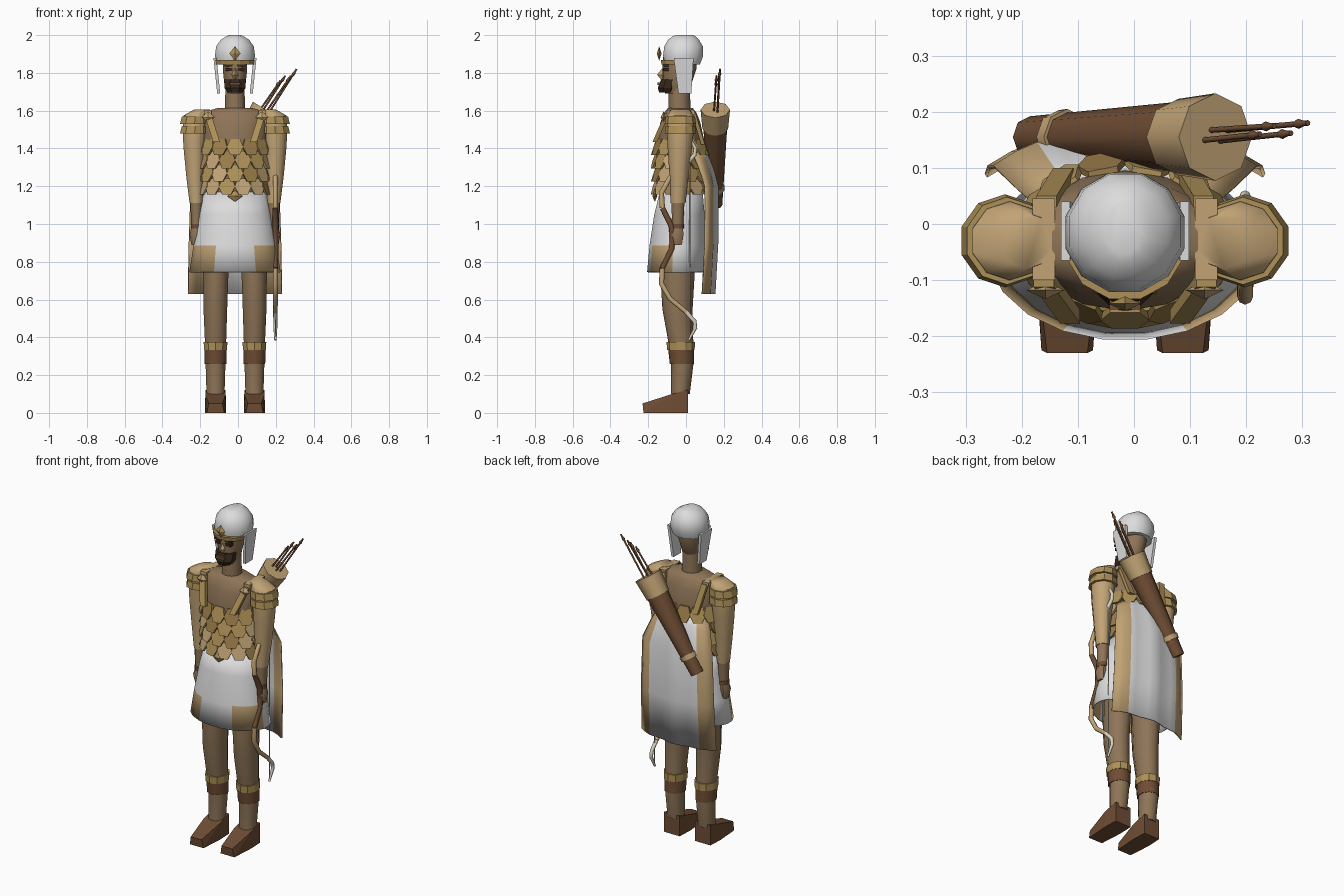
import bpy, bmesh, math, random
from mathutils import Vector

random.seed(4)
if "Cube" in bpy.data.objects:
    bpy.data.objects.remove(bpy.data.objects["Cube"])

C = -0.016  # body centre line


def material(name, r, g, b):
    m = bpy.data.materials.new(name)
    m.use_nodes = True
    m.diffuse_color = (r, g, b, 1)
    bsdf = next(n for n in m.node_tree.nodes if n.type == 'BSDF_PRINCIPLED')
    bsdf.inputs["Base Color"].default_value = (r, g, b, 1)
    return m


WHITE = material("white cloth", .72, .72, .72)
SKIN = material("brown skin", .27, .175, .095)
TAN = material("tan cloth", .54, .37, .18)
GOLD = material("gold", .42, .28, .095)
DARK_GOLD = material("dark gold", .32, .2, .065)
LEATHER = material("brown leather", .16, .075, .035)
HAIR = material("dark hair", .04, .022, .012)
IVORY = material("ivory", .7, .66, .54)


def finish(name, bm, mats, smooth=False):
    bmesh.ops.recalc_face_normals(bm, faces=bm.faces)
    me = bpy.data.meshes.new(name)
    bm.to_mesh(me)
    bm.free()
    for m in mats:
        me.materials.append(m)
    ob = bpy.data.objects.new(name, me)
    bpy.context.collection.objects.link(ob)
    if smooth:
        activate(ob)
        bpy.ops.object.shade_smooth_by_angle(angle=math.radians(50))
    return ob


def activate(ob):
    for o in bpy.context.selected_objects:
        o.select_set(False)
    ob.select_set(True)
    bpy.context.view_layer.objects.active = ob


def loft(name, rings, mats, n=10, side=1, smooth=True, caps=True, rule=None):
    """Skin through horizontal ellipses (x, y, z, rx, ry); x is from the centre line."""
    bm = bmesh.new()
    rows = []
    for x, y, z, rx, ry in rings:
        angles = [math.tau * (i + .5) / n for i in range(n)]
        rows.append([bm.verts.new((C + side * (x + rx * math.cos(a)), y + ry * math.sin(a), z)) for a in angles])
    for a, b in zip(rows, rows[1:]):
        for i in range(n):
            j = (i + 1) % n
            bm.faces.new((a[i], a[j], b[j], b[i]))
    if caps:
        bm.faces.new(rows[0])
        bm.faces.new(rows[-1])
    if rule:
        for f in bm.faces:
            f.material_index = rule(f.calc_center_median())
    return finish(name, bm, mats, smooth)


def hull(name, points, mat, side=1):
    """Convex solid around points given from the centre line."""
    bm = bmesh.new()
    vs = [bm.verts.new((C + side * x, y, z)) for x, y, z in points]
    bmesh.ops.convex_hull(bm, input=vs)
    bmesh.ops.dissolve_limit(bm, angle_limit=.02, verts=bm.verts, edges=bm.edges)
    return finish(name, bm, [mat])


def box(name, lo, hi, mat, side=1):
    return hull(name, [(x, y, z) for x in (lo[0], hi[0]) for y in (lo[1], hi[1]) for z in (lo[2], hi[2])], mat, side)


def diamond(name, x, y, z, w, d, h, mat, side=1):
    pts = [(x + w, y, z), (x - w, y, z), (x, y + d, z), (x, y - d, z), (x, y, z + h), (x, y, z - h)]
    return hull(name, pts, mat, side)


def tube(name, points, radii, mat):
    """Tapered round bar through absolute points."""
    cu = bpy.data.curves.new(name, 'CURVE')
    cu.dimensions = '3D'
    cu.bevel_depth = 1
    cu.bevel_resolution = 2
    cu.use_fill_caps = True
    sp = cu.splines.new('POLY')
    sp.points.add(len(points) - 1)
    for p, co, r in zip(sp.points, points, radii):
        p.co = (*co, 1)
        p.radius = r
    cu.materials.append(mat)
    ob = bpy.data.objects.new(name, cu)
    bpy.context.collection.objects.link(ob)
    activate(ob)
    bpy.ops.object.convert(target='MESH')


# Head, face and beard
loft("neck", [(0, -.035, 1.58, .058, .06), (0, -.035, 1.74, .052, .055)], [SKIN])
loft("head", [(0, -.06, 1.69, .04, .05), (0, -.05, 1.73, .058, .075), (0, -.035, 1.82, .068, .09),
              (0, -.03, 1.89, .068, .09)], [SKIN])
loft("beard", [(0, -.1, 1.695, .04, .045), (0, -.098, 1.72, .06, .056), (0, -.09, 1.765, .062, .045)],
     [HAIR], n=8, smooth=False)
box("mouth", (-.028, -.152, 1.735), (.028, -.1, 1.75), LEATHER)
diamond("nose", 0, -.125, 1.79, .018, .028, .035, TAN)
for s, tag in ((1, "left"), (-1, "right")):
    box(tag + "_eye", (.014, -.122, 1.81), (.05, -.09, 1.825), HAIR, s)
    box(tag + "_brow", (.012, -.124, 1.835), (.056, -.09, 1.845), HAIR, s)

# Helmet with cheek flaps and ornament
loft("helmet", [(0, -.018, 1.845, .1, .095), (0, -.015, 1.89, .11, .11), (0, -.013, 1.94, .103, .106),
                (0, -.013, 1.975, .078, .085), (0, -.01, 1.995, .045, .06), (0, -.005, 2.0, .03, .048)], [WHITE], n=12)
loft("helmet_band", [(0, -.036, 1.845, .103, .096), (0, -.036, 1.868, .107, .101)], [GOLD], n=12, smooth=False)
diamond("helmet_ornament", 0, -.142, 1.903, .03, .013, .038, GOLD)
for s, tag in ((1, "left"), (-1, "right")):
    hull(tag + "_cheek_flap", [(x, y, 1.88) for x in (.098, .114) for y in (-.065, .04)] +
         [(x, y, 1.69) for x in (.078, .094) for y in (-.04, .028)], WHITE, s)

# Bare torso
loft("torso", [(0, -.02, 1.13, .16, .11), (0, -.03, 1.3, .165, .125), (0, -.03, 1.45, .175, .125),
               (0, -.03, 1.54, .185, .105), (0, -.03, 1.59, .18, .085), (0, -.03, 1.615, .09, .065)], [SKIN], n=14)

# Overlapping hexagonal armour scales, staggered in four rows
golds = [TAN, GOLD, GOLD, DARK_GOLD]
bm = bmesh.new()
COUNT = 13
for row in range(4):
    for k in range(COUNT):
        a = math.tau * (k + .5 * (row % 2)) / COUNT - math.pi / 2
        out = Vector((math.cos(a), math.sin(a) * 1.25, 0)).normalized()
        across = Vector((-out.y, out.x, 0))
        base = Vector((C + .165 * math.cos(a), -.028 + .128 * math.sin(a), 1.408 - .07 * row))
        front, back = [], []
        for u, v in ((-.6, 1), (.6, 1), (1, 0), (.55, -1), (-.55, -1), (-1, 0)):
            p = base + across * u * .044 + Vector((0, 0, v * .043)) + out * (.016 - .014 * v)
            front.append(bm.verts.new(p))
            back.append(bm.verts.new(p - out * .012))
        faces = [bm.faces.new(front), bm.faces.new(back[::-1])]
        faces += [bm.faces.new((front[i], back[i], back[i - 5], front[i - 5])) for i in range(6)]
        tone = random.randrange(3)
        for f in faces:
            f.material_index = tone if random.random() > 1 or tone else 0
        if tone == 0 and random.random() < .5:
            for f in faces:
                f.material_index = 1
finish("armour_scales", bm, [TAN, GOLD, DARK_GOLD])
diamond("belt_ornament", 0, -.165, 1.148, .042, .014, .03, GOLD)

# Skirt with tan corner patches
def skirt_colour(p):
    return int(p.z < .88 and p.y < -.06 and .1 < abs(p.x - C) < .225)


skirt = loft("skirt", [(0, -.025, 1.17, .165, .115), (0, -.035, 1.05, .195, .135), (0, -.045, .885, .222, .15),
                       (0, -.048, .745, .245, .16)], [WHITE, TAN], n=20, caps=False, rule=skirt_colour)

# Cape hanging behind, with tan borders
bm = bmesh.new()
COLS = 12
rows = []
for z, half, y in ((1.42, .16, .095), (1.36, .195, .125), (1.2, .235, .165), (.9, .245, .165), (.63, .25, .15)):
    us = [2 * i / COLS - 1 for i in range(COLS + 1)]
    rows.append([bm.verts.new((C + u * half, y - .055 * u * u + .006 * math.cos(9 * u),
                               z - (.04 * u * u if z > 1.3 else 0))) for u in us])
for a, b in zip(rows, rows[1:]):
    for i in range(COLS):
        f = bm.faces.new((a[i], b[i], b[i + 1], a[i + 1]))
        f.material_index = int(i < 2 or i >= COLS - 2)
cape = finish("cape", bm, [WHITE, TAN], True)
for ob in (skirt, cape):
    mod = ob.modifiers.new("thickness", 'SOLIDIFY')
    mod.thickness = .008

for s, tag in ((1, "left"), (-1, "right")):
    # Arms: sleeve, shoulder bands, forearm, hand
    loft(tag + "_sleeve", [(.175, -.03, 1.605, .045, .05), (.205, -.03, 1.575, .07, .07), (.213, -.03, 1.5, .068, .072),
                           (.215, -.033, 1.4, .06, .064), (.212, -.037, 1.25, .048, .05),
                           (.206, -.042, 1.11, .036, .04)], [TAN], side=s)
    for z in (1.5, 1.55):
        loft(tag + "_shoulder_band", [(.214, -.03, z - .021, .081, .083), (.21, -.03, z + .018, .075, .078)],
             [GOLD], n=10, side=s, smooth=False)
    loft(tag + "_forearm", [(.205, -.042, 1.12, .034, .037), (.205, -.045, .98, .028, .032)], [SKIN], n=8, side=s)
    loft(tag + "_cuff", [(.205, -.045, 1.0, .031, .036), (.205, -.045, .975, .031, .036)], [LEATHER], n=8, side=s)
    loft(tag + "_hand", [(.205, -.045, .985, .026, .03), (.213, -.048, .945, .03, .038), (.21, -.045, .89, .022, .026)],
         [SKIN], n=8, side=s)

    # Chest strap and clasp
    hull(tag + "_strap", [(x + dx, y + dy, z) for x, y, z in ((.145, -.1, 1.585), (.098, -.165, 1.435))
                          for dx in (-.018, .018) for dy in (-.012, .012)], GOLD, s)
    hull(tag + "_strap_back", [(x + dx, y + dy, z) for x, y, z in ((.14, .04, 1.59), (.11, .09, 1.42))
                               for dx in (-.018, .018) for dy in (-.01, .01)], GOLD, s)
    box(tag + "_shoulder_strap", (.125, -.1, 1.58), (.165, .045, 1.603), TAN, s)
    diamond(tag + "_clasp", .142, -.118, 1.565, .034, .016, .032, TAN, s)

    # Legs, garters and wedge shoes
    loft(tag + "_leg", [(.1, -.04, .95, .075, .09), (.102, -.045, .72, .07, .09), (.104, -.045, .55, .066, .08),
                        (.103, -.03, .4, .06, .068), (.103, -.018, .28, .056, .06),
                        (.103, -.03, .1, .05, .05)], [SKIN], side=s)
    loft(tag + "_leather_garter", [(.103, -.022, .26, .06, .064), (.103, -.026, .335, .062, .068)], [LEATHER], side=s)
    loft(tag + "_gold_garter", [(.103, -.027, .332, .064, .073), (.103, -.028, .375, .066, .075)],
         [GOLD], side=s, smooth=False)
    hull(tag + "_shoe", [(.103 + d * w, y, z) for d in (-1, 1)
                         for w, y, z in ((.052, .01, 0), (.052, .01, .122), (.056, -.08, 0), (.054, -.08, .098),
                                         (.046, -.225, 0), (.036, -.23, .05))], LEATHER, s)

# Quiver slung diagonally across the back
top, low = Vector((.145, .155, 1.605)), Vector((-.185, .155, 1.1))


def along(t):
    return top.lerp(low, t)


tube("quiver", [along(.1), along(1)], [.066, .037], LEATHER)
tube("quiver_mouth", [along(0), along(.2)], [.078, .068], TAN)
tube("quiver_ring", [along(.8), along(.845)], [.05, .048], TAN)

# Arrows fanning out of the mouth
for i, tip in enumerate(((.31, .18, 1.82), (.28, .162, 1.785), (.25, .175, 1.785), (.225, .16, 1.76))):
    tip = Vector(tip)
    foot = along(.1) + Vector((.03 - .02 * i, .01 * (-1) ** i, 0))
    tube("arrow_shaft", [foot, tip], [.005, .005], LEATHER)
    tube("arrow_tip", [foot.lerp(tip, .86), foot.lerp(tip, .9), tip], [.005, .009, .002], LEATHER)

# Recurve bow held at the left side, mirrored about the grip
BX, GZ = .198, .925
for s in (1, -1):
    limb = [(BX, y, GZ + s * d) for y, d in ((-.07, 0), (-.075, .06), (-.125, .16), (-.13, .24), (-.085, .32),
                                             (0, .39), (.045, .44), (.05, .475), (.015, .54))]
    tube("bow_grip", limb[:3], [.016, .016, .014], LEATHER)
    tube("bow_limb", limb[2:6], [.014, .014, .013, .012], TAN)
    tube("bow_tip", limb[5:], [.012, .011, .01, .006], IVORY)
tube("bow_string", [(BX, .02, GZ - .53), (BX, .02, GZ + .53)], [.003, .003], IVORY)
